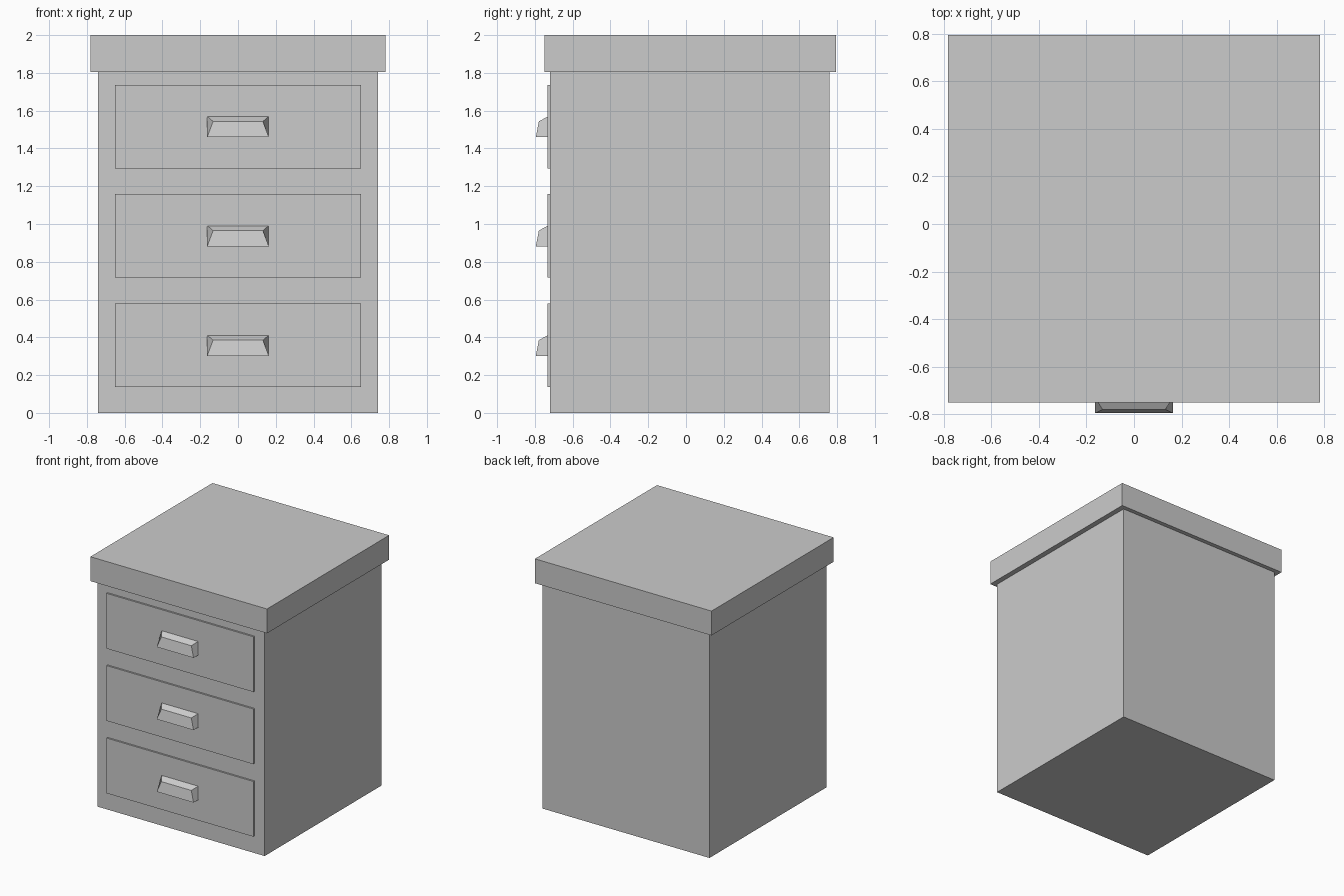
import bpy

if "Cube" in bpy.data.objects:
    bpy.data.objects.remove(bpy.data.objects["Cube"])


def mesh_object(name, verts, faces):
    mesh = bpy.data.meshes.new(name)
    mesh.from_pydata(verts, [], faces)
    mesh.update()
    obj = bpy.data.objects.new(name, mesh)
    bpy.context.collection.objects.link(obj)
    return obj


# Solid with a back quad joined to a front quad (each counter-clockwise seen from the front)
def prism(name, back, front):
    faces = [(3, 2, 1, 0), (4, 5, 6, 7)]
    faces += [(i, (i + 1) % 4, (i + 1) % 4 + 4, i + 4) for i in range(4)]
    return mesh_object(name, back + front, faces)


def quad(half_bottom, half_top, y_bottom, y_top, z0, z1):
    return [(-half_bottom, y_bottom, z0), (half_bottom, y_bottom, z0),
            (half_top, y_top, z1), (-half_top, y_top, z1)]


def box(name, half, y0, y1, z0, z1):
    return prism(name, quad(half, half, y1, y1, z0, z1), quad(half, half, y0, y0, z0, z1))


# Cabinet and overhanging top
box("cabinet_body", 0.74, -0.72, 0.76, 0.0, 1.805)
box("cabinet_top", 0.782, -0.75, 0.794, 1.805, 2.0)

# Three drawer fronts with tapered pull handles
for name, z in (("bottom", 0.357), ("middle", 0.937), ("top", 1.515)):
    box(f"{name}_drawer_front", 0.65, -0.734, -0.70, z - 0.221, z + 0.221)
    prism(f"{name}_drawer_handle",
          quad(0.163, 0.163, -0.73, -0.73, z - 0.055, z + 0.055),
          quad(0.163, 0.132, -0.795, -0.779, z - 0.055, z + 0.028))
